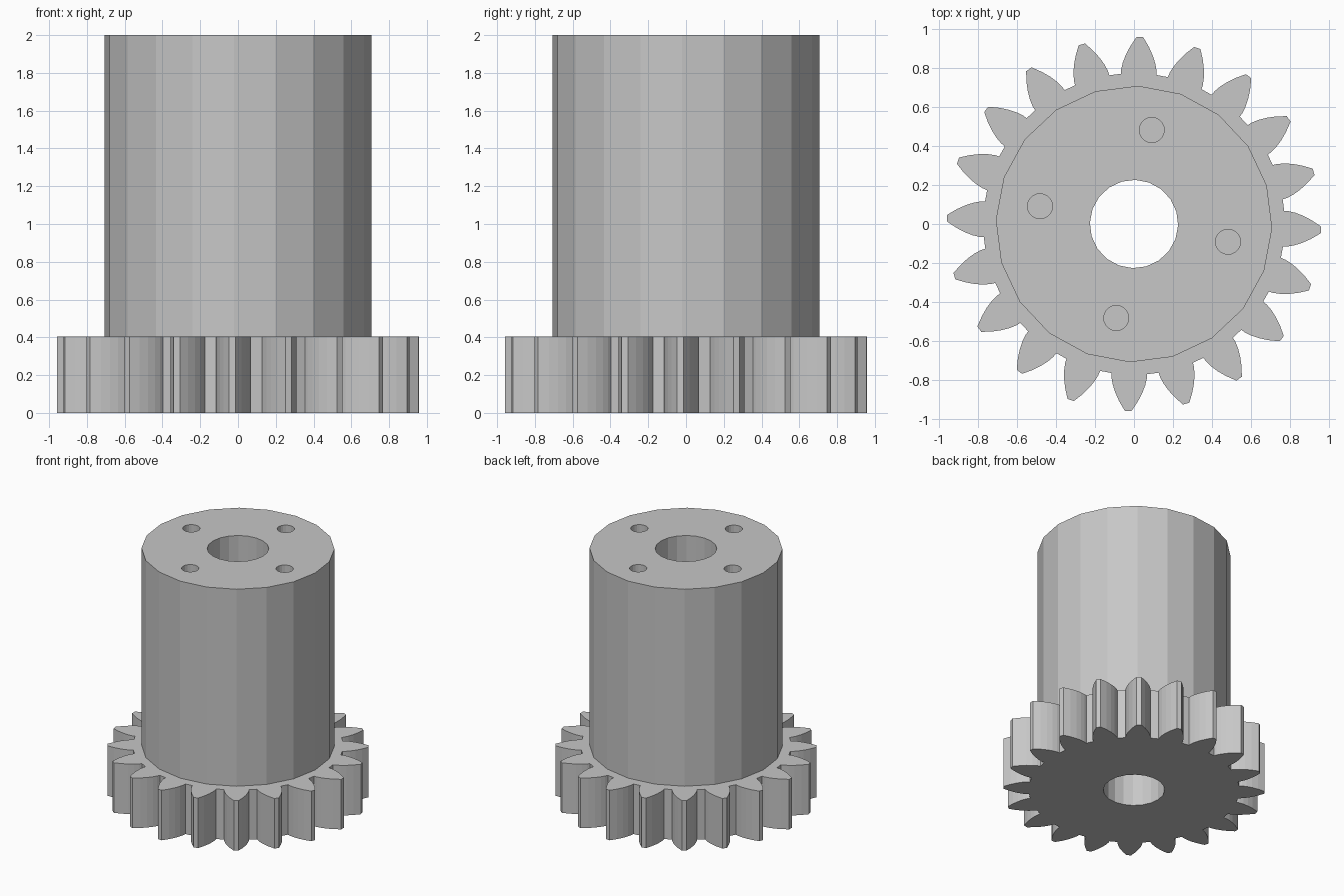
import bpy, bmesh
from math import sin, cos, tan, acos, pi, radians

cube = bpy.data.objects.get("Cube")
if cube:
    bpy.data.objects.remove(cube, do_unlink=True)

TEETH = 20
TURN = radians(-1.8)        # whole part is turned slightly about z
GEAR_TOP, TOP = 0.405, 2.0
PITCH_R, BASE_R, TIP_R = 0.87, 0.772, 0.958
FLANK_STEPS = 5

grey = bpy.data.materials.new("plain grey")
grey.use_nodes = True
colour = (0.57, 0.57, 0.57, 1)
grey.diffuse_color = colour
grey.node_tree.nodes["Principled BSDF"].inputs["Base Color"].default_value = colour


def prism(name, outline, z0, z1):
    """Extrude a closed counter-clockwise outline from z0 to z1."""
    bm = bmesh.new()
    base = bm.faces.new([bm.verts.new((x, y, z0)) for x, y in outline])
    top = bmesh.ops.extrude_face_region(bm, geom=[base], use_keep_orig=True)["geom"]
    bmesh.ops.translate(bm, vec=(0, 0, z1 - z0),
                        verts=[v for v in top if isinstance(v, bmesh.types.BMVert)])
    bmesh.ops.recalc_face_normals(bm, faces=bm.faces)
    mesh = bpy.data.meshes.new(name)
    bm.to_mesh(mesh)
    bm.free()
    mesh.materials.append(grey)
    obj = bpy.data.objects.new(name, mesh)
    bpy.context.collection.objects.link(obj)
    return obj


def polar(r, a):
    return r * cos(a), r * sin(a)


def ring(r, sides=20, cx=0, cy=0):
    pts = [polar(r, TURN + 2 * pi * i / sides) for i in range(sides)]
    return [(cx + x, cy + y) for x, y in pts]


def combine(target, tool, operation):
    """Apply a boolean and discard the tool."""
    tool.hide_render = True
    mod = target.modifiers.new(operation.lower(), "BOOLEAN")
    mod.operation, mod.solver, mod.object = operation, "EXACT", tool
    bpy.context.view_layer.objects.active = target
    bpy.ops.object.modifier_apply(modifier=mod.name)
    bpy.data.objects.remove(tool, do_unlink=True)


def involute(r):
    a = acos(min(1, BASE_R / r))
    return tan(a) - a


# Involute tooth outline, repeated around the wheel
flank = []
for i in range(FLANK_STEPS + 1):
    r = BASE_R + (TIP_R - BASE_R) * (i / FLANK_STEPS) ** 1.3
    flank.append((r, pi / (2 * TEETH) + involute(PITCH_R) - involute(r)))
outline = []
for k in range(TEETH):
    mid = TURN + 2 * pi * k / TEETH
    outline += [polar(r, mid - half) for r, half in flank]
    outline += [polar(r, mid + half) for r, half in reversed(flank)]

# Toothed wheel joined to the tall hub
gear = prism("gear_with_hub", outline, 0, GEAR_TOP)
combine(gear, prism("hub", ring(0.708), GEAR_TOP / 2, TOP), "UNION")

# Central through bore
combine(gear, prism("bore_cutter", ring(0.226), -0.1, TOP + 0.1), "DIFFERENCE")

# Four blind screw holes in the hub's top
for k in range(4):
    x, y = polar(0.49, radians(-10.7) + k * pi / 2)
    combine(gear, prism("screw_hole_cutter", ring(0.064, 20, x, y), TOP - 0.5, TOP + 0.1),
            "DIFFERENCE")
